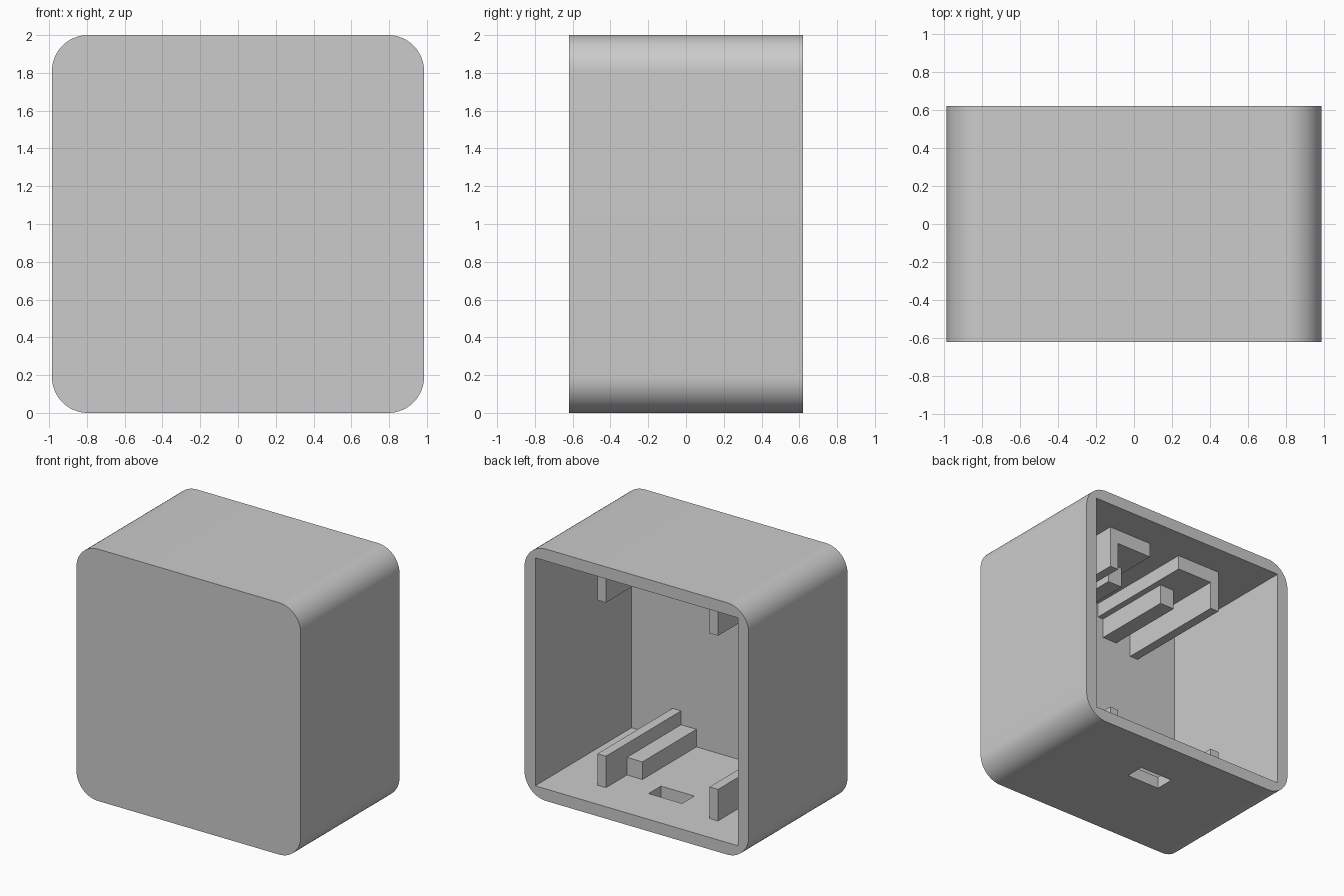
import bpy
import bmesh
from math import radians

cube = bpy.data.objects.get("Cube")
if cube:
    bpy.data.objects.remove(cube, do_unlink=True)

W, D, H = 0.985, 0.62, 2.0        # half width, half depth, height
IN_X, FLOOR, CEIL = 0.89, 0.095, 1.905
FRONT = -0.588                    # inner face of the front wall
RAIL_END = 0.355

grey = bpy.data.materials.new("light grey")
grey.use_nodes = True
grey.diffuse_color = (0.6, 0.6, 0.6, 1)
grey.node_tree.nodes["Principled BSDF"].inputs["Base Color"].default_value = (0.6, 0.6, 0.6, 1)


def box(name, x, y, z, radius=0):
    """Box from ranges; radius rounds the edges running front to back."""
    bm = bmesh.new()
    bmesh.ops.create_cube(bm, size=1)
    for v in bm.verts:
        v.co = [r[0] if c < 0 else r[1] for c, r in zip(v.co, (x, y, z))]
    if radius:
        edges = [e for e in bm.edges if abs(e.verts[0].co.y - e.verts[1].co.y) > 0.1]
        bmesh.ops.bevel(bm, geom=edges, offset=radius, segments=16,
                        profile=0.5, affect='EDGES')
    mesh = bpy.data.meshes.new(name)
    bm.to_mesh(mesh)
    bm.free()
    mesh.materials.append(grey)
    obj = bpy.data.objects.new(name, mesh)
    bpy.context.collection.objects.link(obj)
    return obj


def cut(target, cutter):
    mod = target.modifiers.new("cut", 'BOOLEAN')
    mod.operation = 'DIFFERENCE'
    mod.solver = 'EXACT'
    mod.object = cutter
    bpy.context.view_layer.objects.active = target
    bpy.ops.object.modifier_apply(modifier=mod.name)
    bpy.data.objects.remove(cutter, do_unlink=True)


# Rounded housing, hollow and open at the back, with a slot in the floor
housing = box("housing", (-W, W), (-D, D), (0, H), radius=0.19)
cut(housing, box("cavity_cutter", (-IN_X, IN_X), (FRONT, D + 0.2), (FLOOR, CEIL)))
cut(housing, box("slot_cutter", (-0.147, 0.147), (0.105, 0.26), (-0.1, FLOOR + 0.1)))

bpy.ops.object.select_all(action='DESELECT')
housing.select_set(True)
bpy.context.view_layer.objects.active = housing
bpy.ops.object.shade_smooth_by_angle(angle=radians(30))

# Guide rails on floor and ceiling: name, x range, back end, z range
parts = [
    ("floor_rail", (0.455, 0.53), RAIL_END, (FLOOR, 0.345)),
    ("floor_ledge", (0.32, 0.455), 0.09, (FLOOR, 0.235)),
    ("ceiling_slab", (0.14, 0.53), RAIL_END, (1.79, CEIL)),
    ("ceiling_rail", (0.455, 0.53), RAIL_END, (1.565, 1.79)),
    ("ceiling_ledge", (0.19, 0.32), 0.083, (1.63, 1.79)),
]
for name, (x0, x1), end, z in parts:
    box("left_" + name, (x0, x1), (FRONT, end), z)
    box("right_" + name, (-x1, -x0), (FRONT, end), z)
